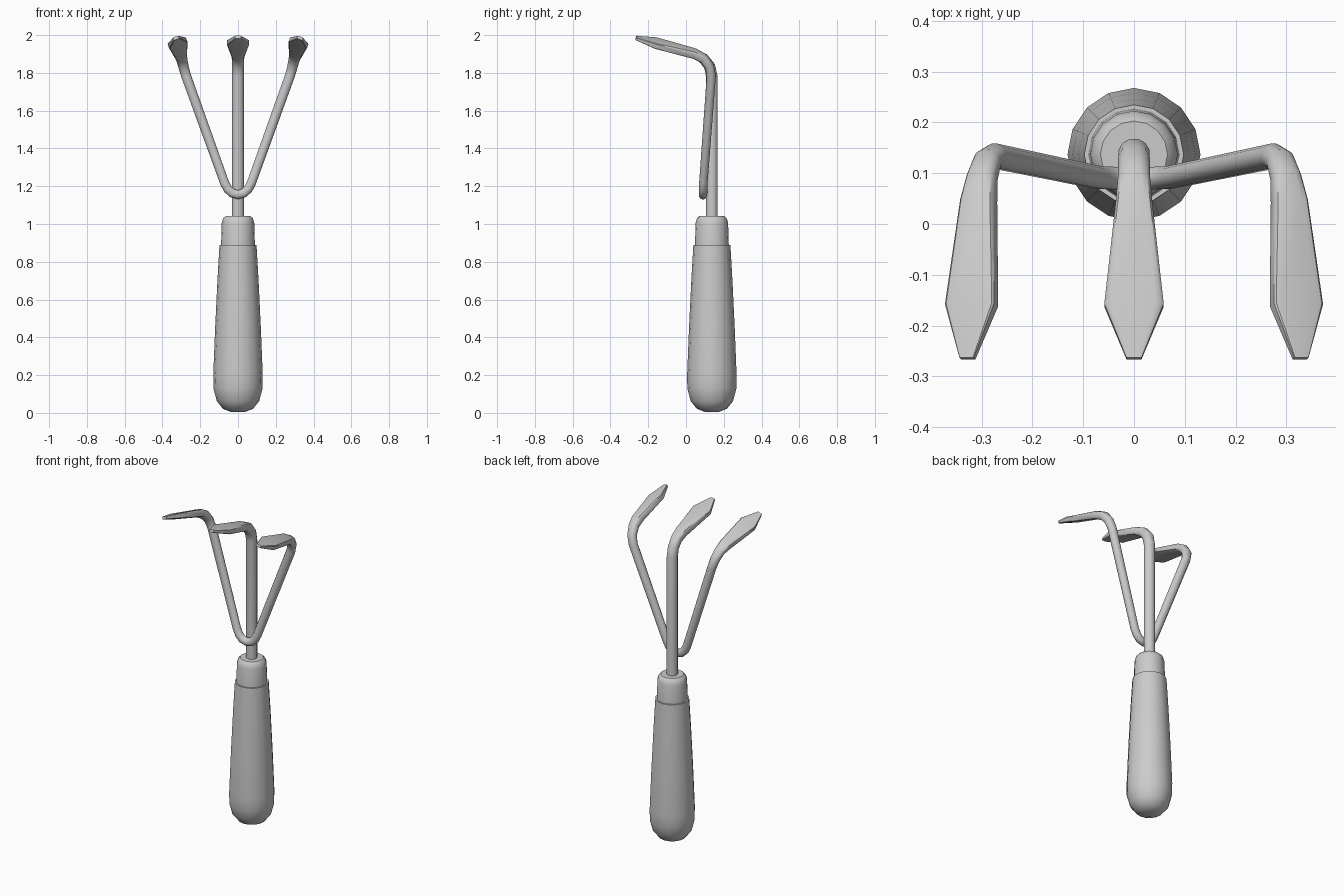
import bpy, bmesh, math
from mathutils import Vector

if "Cube" in bpy.data.objects:
    bpy.data.objects.remove(bpy.data.objects["Cube"])

CY = 0.137          # handle axis in y
LEAN = math.radians(20)


def finish(name, bm, angle=38):
    bmesh.ops.recalc_face_normals(bm, faces=bm.faces)
    me = bpy.data.meshes.new(name)
    bm.to_mesh(me)
    bm.free()
    ob = bpy.data.objects.new(name, me)
    bpy.context.collection.objects.link(ob)
    bpy.ops.object.select_all(action='DESELECT')
    ob.select_set(True)
    bpy.context.view_layer.objects.active = ob
    bpy.ops.object.shade_smooth_by_angle(angle=math.radians(angle))
    return ob


def skin(bm, rings):
    """Join rings of verts with quads and cap both ends."""
    n = len(rings[0])
    for a, b in zip(rings, rings[1:]):
        for i in range(n):
            j = (i + 1) % n
            bm.faces.new((a[i], a[j], b[j], b[i]))
    bm.faces.new(rings[0])
    bm.faces.new(rings[-1])


def lathe(name, profile, sides=16):
    bm = bmesh.new()
    rings = []
    for r, z in profile:
        rings.append([bm.verts.new((r * math.cos(2 * math.pi * i / sides),
                                    CY + r * math.sin(2 * math.pi * i / sides), z))
                      for i in range(sides)])
    skin(bm, rings)
    return finish(name, bm)


def sweep(name, path, sides=12):
    """Path items: position, side angle, half width, half thickness, boxiness power."""
    bm = bmesh.new()
    pts = [Vector(p[0]) for p in path]
    rings = []
    for k, (_, b, w, t, p) in enumerate(path):
        tan = (pts[min(k + 1, len(pts) - 1)] - pts[max(k - 1, 0)]).normalized()
        side = Vector((math.cos(b), 0, -math.sin(b)))
        side = (side - tan * side.dot(tan)).normalized()
        nor = tan.cross(side)
        ring = []
        for i in range(sides):
            a = 2 * math.pi * (i + 0.5) / sides
            c, s = math.cos(a), math.sin(a)
            c = math.copysign(abs(c) ** p, c)
            s = math.copysign(abs(s) ** p, s)
            ring.append(bm.verts.new(pts[k] + side * (w * c) + nor * (t * s)))
        rings.append(ring)
    skin(bm, rings)
    return finish(name, bm)


# Tapered grip with rounded butt, and the collar above it
lathe("handle_grip", [(0.035, 0.004), (0.08, 0.022), (0.112, 0.062), (0.13, 0.13),
                      (0.131, 0.2), (0.121, 0.45), (0.109, 0.7), (0.098, 0.89)])
lathe("handle_collar", [(0.09, 0.87), (0.086, 1.005), (0.079, 1.03), (0.066, 1.042)])

# Centre shaft flattening into the middle blade
sweep("middle_tine", [
    ((0, CY, 1.0), 0, 0.032, 0.032, 1),
    ((0, CY, 1.78), 0, 0.032, 0.032, 1),
    ((0, 0.125, 1.835), 0, 0.032, 0.031, 0.9),
    ((0, 0.092, 1.877), 0, 0.032, 0.029, 0.7),
    ((0, 0.045, 1.902), 0, 0.036, 0.025, 0.45),
    ((0, -0.16, 1.96), 0, 0.059, 0.017, 0.25),
    ((0, -0.265, 1.99), 0, 0.015, 0.008, 0.25)])

# Outer pair: one rod bent in a U around the shaft, ending in two leaning blades
half = [
    ((0.032, 0.09, 1.164), math.radians(62), 0.025, 0.023, 1),
    ((0.055, 0.091, 1.186), math.radians(38), 0.025, 0.023, 1),
    ((0.072, 0.092, 1.22), LEAN, 0.025, 0.023, 1),
    ((0.275, 0.134, 1.785), LEAN, 0.027, 0.025, 1),
    ((0.289, 0.124, 1.835), LEAN, 0.028, 0.025, 0.9),
    ((0.299, 0.092, 1.877), LEAN, 0.03, 0.025, 0.7),
    ((0.306, 0.045, 1.902), LEAN, 0.035, 0.023, 0.45),
    ((0.32, -0.16, 1.958), LEAN, 0.052, 0.017, 0.25),
    ((0.328, -0.265, 1.985), LEAN, 0.015, 0.008, 0.25)]
left = [((-q[0], q[1], q[2]), math.pi - b, w, t, p) for q, b, w, t, p in reversed(half)]
bottom = [((0, 0.09, 1.155), math.pi / 2, 0.025, 0.023, 1)]
sweep("outer_tines", left + bottom + half)
